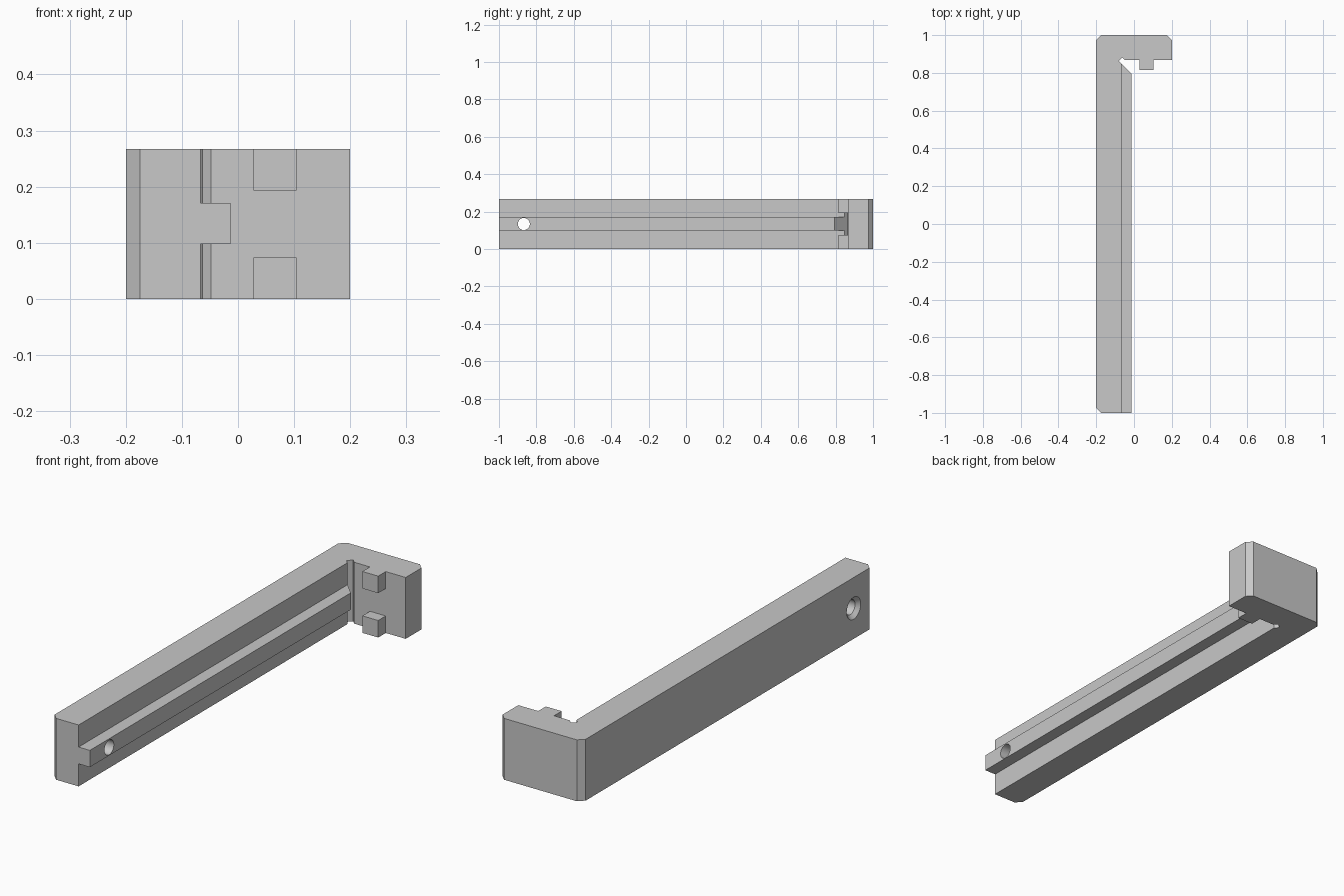
import bpy
import bmesh
from math import radians
from mathutils import Matrix

if "Cube" in bpy.data.objects:
    bpy.data.objects.remove(bpy.data.objects["Cube"])

HEIGHT = 0.267
MID = HEIGHT / 2
INNER = -0.067     # inner face of the arm
HEAD = 0.867       # inner face of the head
BEV = 0.025        # corner bevel

grey = bpy.data.materials.new("light grey")
grey.use_nodes = True
grey.diffuse_color = (0.58, 0.58, 0.58, 1)
grey.node_tree.nodes["Principled BSDF"].inputs["Base Color"].default_value = (0.58, 0.58, 0.58, 1)


def make_object(name, bm):
    bmesh.ops.recalc_face_normals(bm, faces=bm.faces)
    mesh = bpy.data.meshes.new(name)
    bm.to_mesh(mesh)
    bm.free()
    mesh.materials.append(grey)
    obj = bpy.data.objects.new(name, mesh)
    bpy.context.collection.objects.link(obj)
    return obj


def prism(name, outline, low, high):
    """Plan outline extruded from height low to height high."""
    bm = bmesh.new()
    face = bm.faces.new([bm.verts.new((x, y, low)) for x, y in outline])
    top = bmesh.ops.extrude_face_region(bm, geom=[face])["geom"]
    verts = [v for v in top if isinstance(v, bmesh.types.BMVert)]
    bmesh.ops.translate(bm, verts=verts, vec=(0, 0, high - low))
    return make_object(name, bm)


def cone_x(name, x_start, x_end, r_start, r_end):
    """Round cutter along x at the screw position."""
    bm = bmesh.new()
    place = Matrix.Translation(((x_start + x_end) / 2, -HEAD, MID))
    bmesh.ops.create_cone(bm, cap_ends=True, segments=48, radius1=r_start, radius2=r_end,
                          depth=x_end - x_start,
                          matrix=place @ Matrix.Rotation(radians(90), 4, "Y"))
    return make_object(name, bm)


def combine(target, tool, operation):
    mod = target.modifiers.new(tool.name, "BOOLEAN")
    mod.operation = operation
    mod.solver = "EXACT"
    mod.object = tool
    bpy.context.view_layer.objects.active = target
    bpy.ops.object.modifier_apply(modifier=mod.name)
    bpy.data.objects.remove(tool)


# Arm and head in one plan outline, with a diagonal relief in the inner corner
bracket = prism("bracket_body", [
    (-0.2 + BEV, -1), (INNER, -1),
    (INNER, HEAD - 0.019), (INNER - 0.015, HEAD - 0.004),
    (INNER + 0.004, HEAD + 0.015), (INNER + 0.019, HEAD),
    (0.2, HEAD), (0.2, 1 - BEV), (0.2 - BEV, 1),
    (-0.2 + BEV, 1), (-0.2, 1 - BEV), (-0.2, -1 + BEV)], 0, HEIGHT)

# Guide rail along the arm with a mitred end
rail = prism("guide_rail", [
    (-0.1, -1), (-0.013, -1), (-0.013, 0.794), (INNER, HEAD - 0.019), (-0.1, HEAD - 0.019)],
    0.098, 0.171)
combine(bracket, rail, "UNION")

# Two pegs on the head, at the bottom and the top
for name, low, high in (("lower_peg", 0, 0.074), ("upper_peg", HEIGHT - 0.074, HEIGHT)):
    peg = prism(name, [(0.028, 0.815), (0.104, 0.815), (0.104, 0.9), (0.028, 0.9)], low, high)
    combine(bracket, peg, "UNION")

# Screw hole with a countersink on the outer side
combine(bracket, cone_x("screw_hole", -0.3, 0.1, 0.032, 0.032), "DIFFERENCE")
combine(bracket, cone_x("countersink", -0.216, -0.184, 0.064, 0.032), "DIFFERENCE")

bpy.ops.object.select_all(action="DESELECT")
bracket.select_set(True)
bpy.context.view_layer.objects.active = bracket
bpy.ops.object.shade_smooth_by_angle(angle=radians(30))
